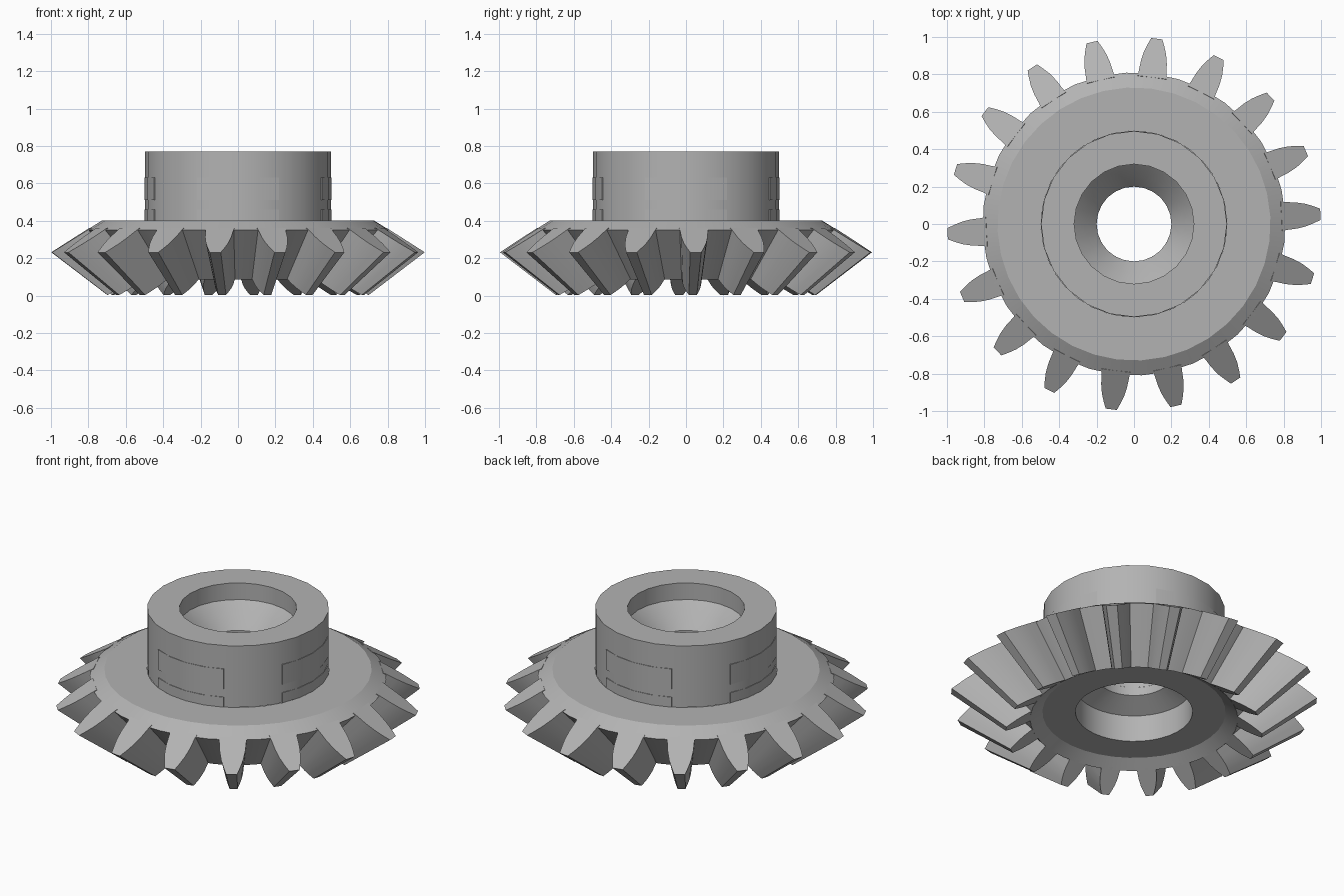
import bpy
import bmesh
from math import radians, cos, sin, pi
from mathutils import Vector, Matrix

cube = bpy.data.objects.get("Cube")
if cube:
    bpy.data.objects.remove(cube, do_unlink=True)

steel = bpy.data.materials.new("grey steel")
steel.use_nodes = True
GREY = (0.45, 0.45, 0.45, 1)
steel.diffuse_color = GREY
steel.node_tree.nodes["Principled BSDF"].inputs["Base Color"].default_value = GREY

TEETH = 18
PHASE = radians(3)
APEX = Vector((0, 0, -0.53))
FACE_SCALE = 0.7


def finish(bm, name, angle=30):
    bmesh.ops.recalc_face_normals(bm, faces=bm.faces)
    mesh = bpy.data.meshes.new(name)
    bm.to_mesh(mesh)
    bm.free()
    mesh.materials.append(steel)
    obj = bpy.data.objects.new(name, mesh)
    bpy.context.collection.objects.link(obj)
    bpy.ops.object.select_all(action='DESELECT')
    obj.select_set(True)
    bpy.context.view_layer.objects.active = obj
    bpy.ops.object.shade_smooth_by_angle(angle=radians(angle))
    return obj


def lathe(name, profile, sides, phase=0.0):
    """Revolve an outward-ordered (radius, height) profile about z."""
    bm = bmesh.new()
    rings = []
    for i in range(sides):
        a = phase + 2 * pi * i / sides
        rings.append([bm.verts.new((r * cos(a), r * sin(a), z)) for r, z in profile])
    for i in range(sides):
        p, q = rings[i], rings[(i + 1) % sides]
        for j in range(len(profile) - 1):
            bm.faces.new((p[j], q[j], q[j + 1], p[j + 1]))
    # open shells: orient by the outermost face, done by recalc
    return finish(bm, name)


# Hub with a counterbore and a tapered seat
lathe("hub", [(0.497, 0.4), (0.497, 0.77), (0.32, 0.77), (0.32, 0.67),
              (0.26, 0.61), (0.2, 0.54), (0.2, 0.4)], 24)

# Bevelled gear blank with the lower recess
lathe("gear_body", [(0.2, 0.4), (0.2, 0.35), (0.32, 0.29), (0.32, 0.13), (0.5, 0.13),
                    (0.567, 0.086), (0.81, 0.35), (0.73, 0.4), (0.497, 0.4)],
      2 * TEETH, PHASE)

# Bevel teeth: a rounded outline on the back cone, tapering towards the apex
half = [(0.79, 0.078), (0.82, 0.074), (0.87, 0.07), (0.92, 0.06), (0.96, 0.046), (0.998, 0.03)]
outline = [(r, w) for r, w in half] + [(r, -w) for r, w in reversed(half)]
bm = bmesh.new()
for k in range(TEETH):
    turn = Matrix.Rotation(PHASE + 2 * pi * k / TEETH, 3, 'Z')
    outer = [turn @ Vector((r, w, 0.23 + (1 - r) * 0.63)) for r, w in outline]
    inner = [APEX + (v - APEX) * FACE_SCALE for v in outer]
    a = [bm.verts.new(v) for v in outer]
    b = [bm.verts.new(v) for v in inner]
    bm.faces.new(a)
    bm.faces.new(b[::-1])
    for i in range(len(a)):
        j = (i + 1) % len(a)
        bm.faces.new((a[i], b[i], b[j], a[j]))
finish(bm, "teeth")

# Thin curved pads on the four sides of the hub
bm = bmesh.new()
for side in range(4):
    for low, high in ((0.4, 0.46), (0.51, 0.63)):
        columns = []
        for i in range(-2, 3):
            a = side * pi / 2 + i * radians(13)
            columns.append([bm.verts.new((r * cos(a), r * sin(a), z))
                            for r, z in ((0.485, low), (0.499, low), (0.499, high), (0.485, high))])
        for p, q in zip(columns, columns[1:]):
            for j in range(4):
                bm.faces.new((p[j], q[j], q[(j + 1) % 4], p[(j + 1) % 4]))
        bm.faces.new(columns[0])
        bm.faces.new(columns[-1][::-1])
finish(bm, "hub_pads")
